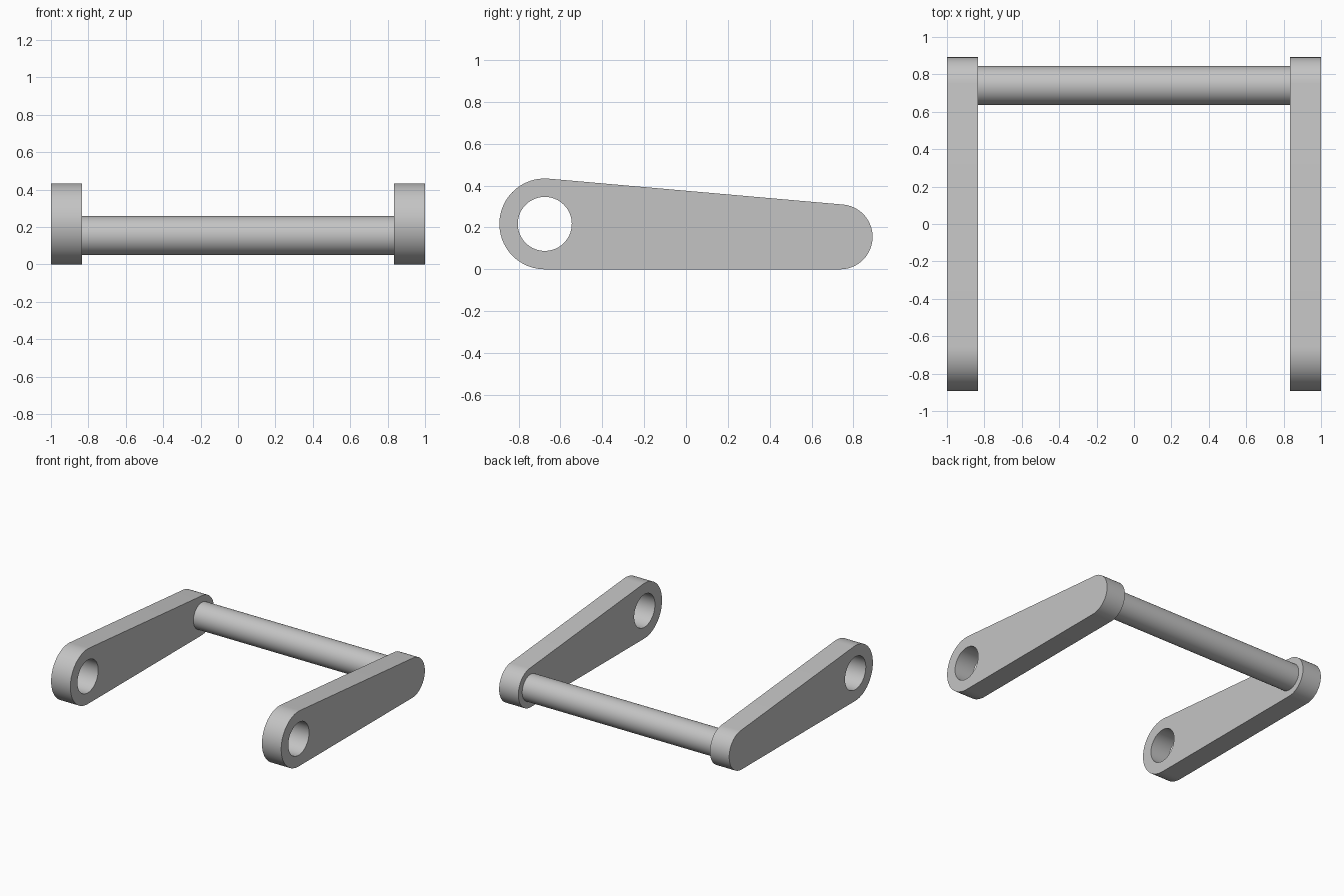
import bpy, bmesh, math

cube = bpy.data.objects.get("Cube")
if cube:
    bpy.data.objects.remove(cube, do_unlink=True)

GREY = (0.55, 0.55, 0.55, 1)
mat = bpy.data.materials.new("plain grey")
mat.use_nodes = True
mat.diffuse_color = GREY
mat.node_tree.nodes["Principled BSDF"].inputs["Base Color"].default_value = GREY

# Shared dimensions: (y, z) centres and radii
BIG, BIG_R, HOLE_R = (-0.675, 0.217), 0.217, 0.129
SMALL, SMALL_R = (0.737, 0.155), 0.155
ROD_R = 0.104
INNER, OUTER = 0.833, 1.0
STEPS = 40


def finish(name, bm):
    bmesh.ops.recalc_face_normals(bm, faces=bm.faces[:])
    mesh = bpy.data.meshes.new(name)
    bm.to_mesh(mesh)
    bm.free()
    mesh.materials.append(mat)
    obj = bpy.data.objects.new(name, mesh)
    bpy.context.collection.objects.link(obj)
    bpy.ops.object.select_all(action="DESELECT")
    obj.select_set(True)
    bpy.context.view_layer.objects.active = obj
    bpy.ops.object.shade_smooth_by_angle(angle=math.radians(30))
    return obj


def polar(centre, radius, angle):
    return centre[0] + radius * math.cos(angle), centre[1] + radius * math.sin(angle)


def arm(name, side):
    # Two arcs joined by their outer tangents, with the eye hole around the big arc
    dy, dz = SMALL[0] - BIG[0], SMALL[1] - BIG[1]
    axis = math.atan2(dz, dy)
    spread = math.acos((BIG_R - SMALL_R) / math.hypot(dy, dz))
    top, bottom = axis + spread, axis - spread
    outline, hole = [], []
    for centre, radius, start, end in ((BIG, BIG_R, top, bottom + math.tau),
                                       (SMALL, SMALL_R, bottom, top)):
        for i in range(STEPS + 1):
            angle = start + (end - start) * i / STEPS
            outline.append(polar(centre, radius, angle))
            hole.append(polar(BIG, HOLE_R, angle))
    bm = bmesh.new()
    rings = [[bm.verts.new((side * x, y, z)) for y, z in loop]
             for loop, x in ((outline, INNER), (outline, OUTER), (hole, OUTER), (hole, INNER))]
    count = len(outline)
    for k in range(4):
        a, b = rings[k], rings[(k + 1) % 4]
        for i in range(count):
            j = (i + 1) % count
            bm.faces.new((a[i], a[j], b[j], b[i]))
    # Close the hole where both arcs meet at the same angle
    bmesh.ops.remove_doubles(bm, verts=bm.verts[:], dist=0.0001)
    return finish(name, bm)


arm("left_arm", 1)
arm("right_arm", -1)

# Crossbar between the inner faces of the arms
bm = bmesh.new()
bmesh.ops.create_cone(bm, cap_ends=True, segments=64, radius1=ROD_R, radius2=ROD_R, depth=2 * INNER)
crossbar = finish("crossbar", bm)
crossbar.rotation_euler.y = math.pi / 2
crossbar.location = (0, SMALL[0] + 0.003, SMALL[1])
